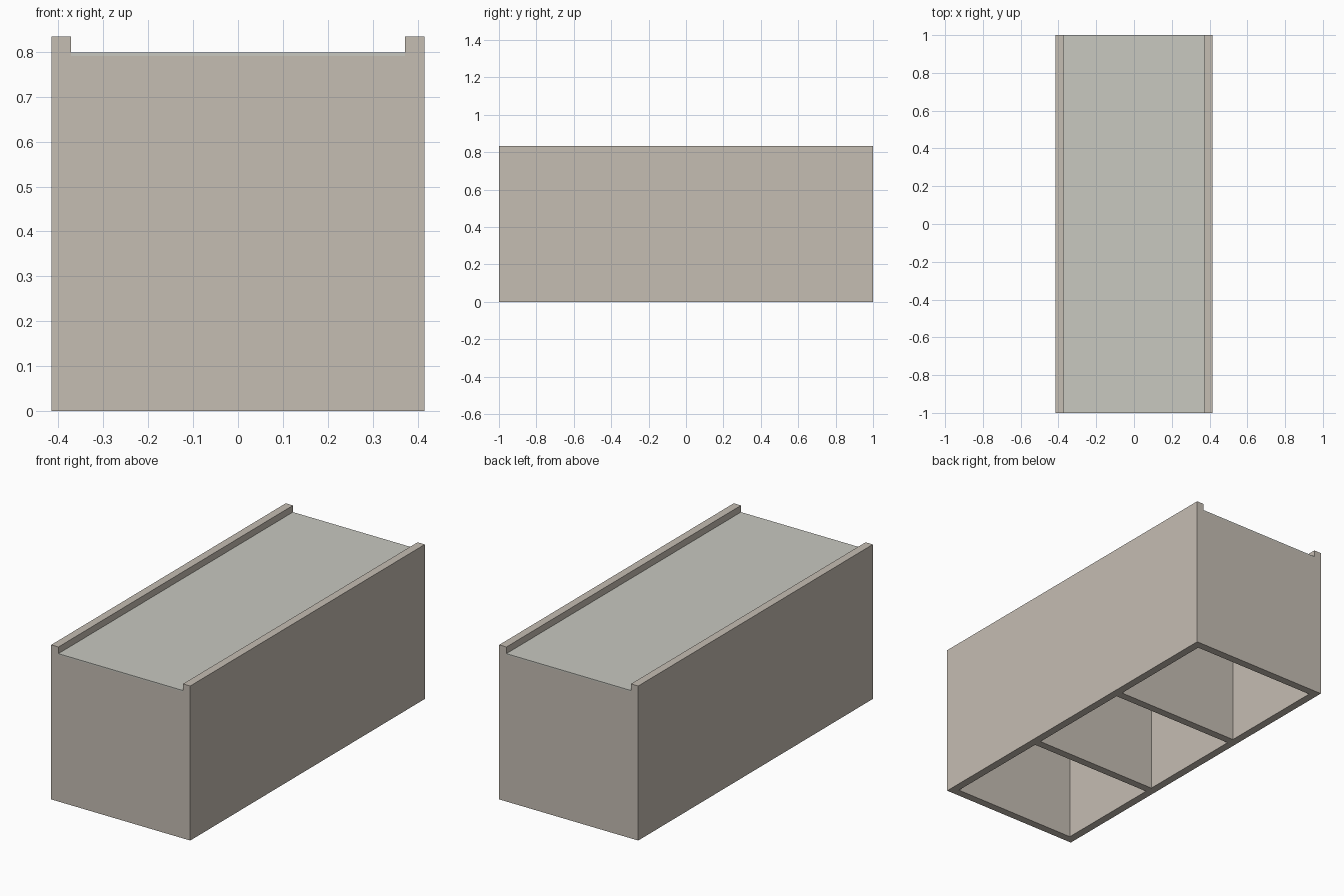
import bpy

if "Cube" in bpy.data.objects:
    bpy.data.objects.remove(bpy.data.objects["Cube"])

HALF_X, HALF_Y, HEIGHT = 0.415, 1.0, 0.834
WALL = 0.043
LIP_Z = 0.791      # top of the end walls and dividers
SHEET_Z = 0.798    # top of the thin cover sheet


def material(name, rgb):
    m = bpy.data.materials.new(name)
    m.diffuse_color = (*rgb, 1)
    m.use_nodes = True
    m.node_tree.nodes["Principled BSDF"].inputs["Base Color"].default_value = m.diffuse_color
    return m


def box(name, lo, hi, mat):
    bpy.ops.mesh.primitive_cube_add(size=1, location=[(a + b) / 2 for a, b in zip(lo, hi)])
    ob = bpy.context.object
    ob.name = name
    ob.scale = [b - a for a, b in zip(lo, hi)]
    bpy.ops.object.transform_apply(location=False, rotation=False, scale=True)
    ob.data.materials.append(mat)
    return ob


wall_mat = material("warm_grey", (0.56, 0.51, 0.45))
sheet_mat = material("pale_grey", (0.58, 0.58, 0.53))
inner_x = HALF_X - WALL

# Long side walls, rising above the cover as rails
for side, s in (("left", -1), ("right", 1)):
    x0, x1 = sorted((s * HALF_X, s * inner_x))
    box(f"{side}_side_wall", (x0, -HALF_Y, 0), (x1, HALF_Y, HEIGHT), wall_mat)

# End walls and two dividers, making three equal compartments open below
names = ["front_wall", "front_divider", "back_divider", "back_wall"]
step = (2 * HALF_Y - WALL) / 3
for i, name in enumerate(names):
    y = -HALF_Y + i * step
    box(name, (-inner_x, y, 0), (inner_x, y + WALL, LIP_Z), wall_mat)

# Thin cover sheet lying between the rails
box("cover_sheet", (-inner_x, -HALF_Y, LIP_Z), (inner_x, HALF_Y, SHEET_Z), sheet_mat)
